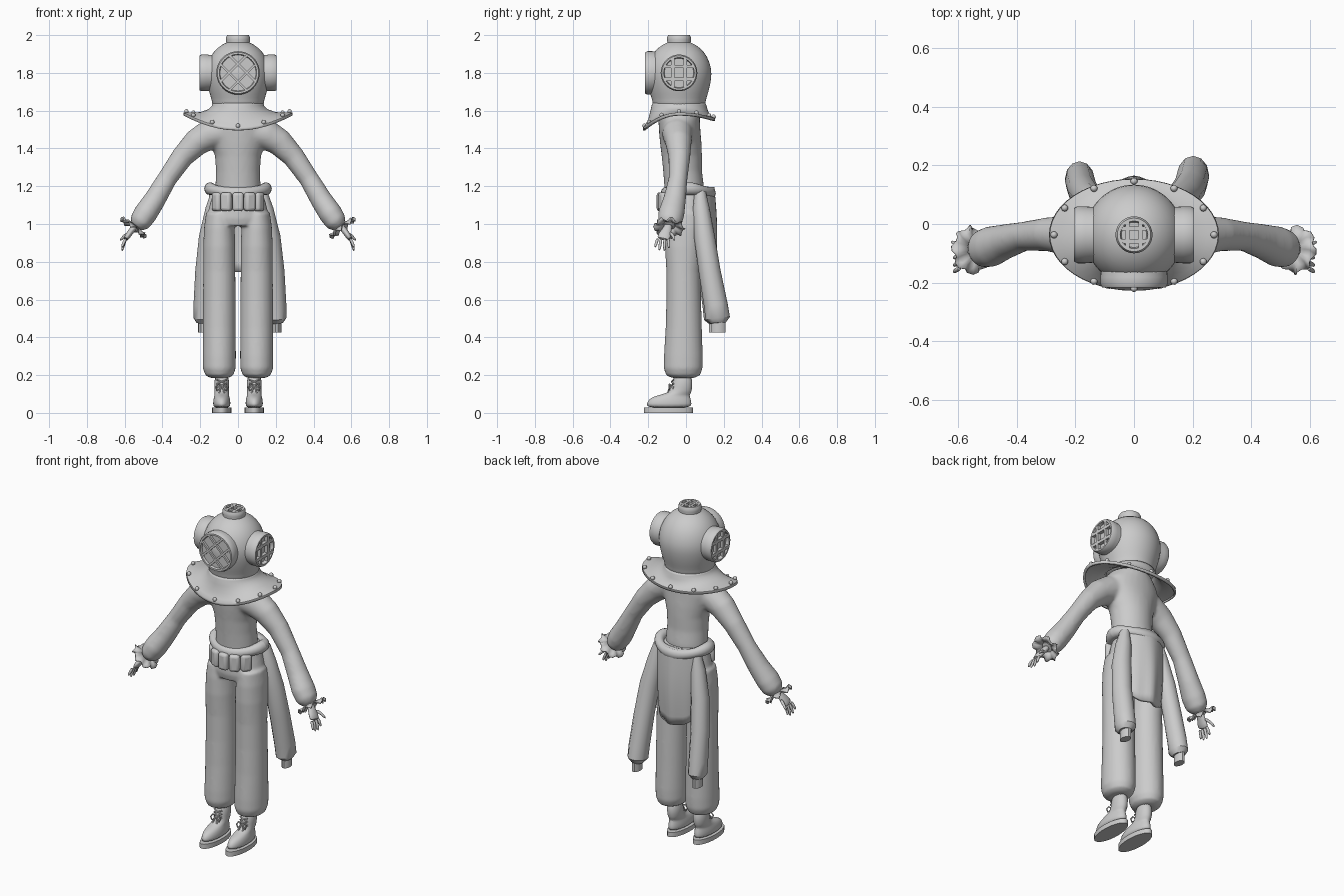
import bpy, bmesh
from math import sin, cos, pi, radians, sqrt
from mathutils import Vector, Matrix

cube = bpy.data.objects.get("Cube")
if cube:
    bpy.data.objects.remove(cube, do_unlink=True)

grey = bpy.data.materials.new("plain grey")
grey.use_nodes = True
grey.diffuse_color = (0.6, 0.6, 0.6, 1)
grey.node_tree.nodes["Principled BSDF"].inputs["Base Color"].default_value = (0.6, 0.6, 0.6, 1)

HEAD = Vector((0, -0.037, 1.8))


def finish(name, bm, subsurf=0, solid=0, bevel=0, remesh=0, angle=40):
    bmesh.ops.recalc_face_normals(bm, faces=bm.faces)
    mesh = bpy.data.meshes.new(name)
    bm.to_mesh(mesh)
    bm.free()
    mesh.materials.append(grey)
    ob = bpy.data.objects.new(name, mesh)
    bpy.context.collection.objects.link(ob)
    bpy.ops.object.select_all(action='DESELECT')
    ob.select_set(True)
    bpy.context.view_layer.objects.active = ob
    bpy.ops.object.shade_smooth_by_angle(angle=radians(angle))
    if solid:
        ob.modifiers.new("thickness", 'SOLIDIFY').thickness = solid
    if bevel:
        m = ob.modifiers.new("rounding", 'BEVEL')
        m.width, m.segments = bevel, 3
    if subsurf:
        m = ob.modifiers.new("smooth", 'SUBSURF')
        m.levels = m.render_levels = subsurf
    if remesh:
        m = ob.modifiers.new("blend", 'REMESH')
        m.mode, m.voxel_size, m.use_smooth_shade = 'VOXEL', remesh, True
        m = ob.modifiers.new("soften", 'SMOOTH')
        m.iterations = 8
    return ob


def skin(bm, rings, closed=True, caps=True):
    """Bridge equal rows of points with quads."""
    rows = [[bm.verts.new(p) for p in ring] for ring in rings]
    n = len(rows[0])
    for a, b in zip(rows, rows[1:]):
        for i in range(n if closed else n - 1):
            j = (i + 1) % n
            bm.faces.new((a[i], a[j], b[j], b[i]))
    if caps and closed:
        bm.faces.new(rows[0])
        bm.faces.new(rows[-1])


def loft(bm, path, n=20, flat=False):
    """Oval sections (x, y, z, width radius, depth radius) along a path."""
    pts = [Vector(p[:3]) for p in path]
    rings = []
    for i, (x, y, z, ru, rv) in enumerate(path):
        t = Vector((0, 0, -1)) if flat else (pts[min(i + 1, len(pts) - 1)] - pts[max(i - 1, 0)]).normalized()
        u = Vector((0, 1, 0)).cross(t).normalized()
        v = t.cross(u)
        rings.append([pts[i] + u * ru * cos(2 * pi * k / n) + v * rv * sin(2 * pi * k / n) for k in range(n)])
    skin(bm, rings)


def box(bm, mat, size):
    bmesh.ops.create_cube(bm, size=1, matrix=mat @ Matrix.Diagonal((*size, 1)))


# Helmet dome turned from a profile
bm = bmesh.new()
dome = [(.005, 1.975), (.06, 1.965), (.112, 1.933), (.15, 1.885), (.17, 1.82), (.169, 1.77),
        (.157, 1.71), (.142, 1.665), (.137, 1.64), (.135, 1.61)]
loft(bm, [(0, HEAD.y, z, r, r * 1.02) for r, z in dome], 32, True)
finish("helmet_dome", bm, subsurf=1)


# Barred windows
def window(name, rot, r, base, glass, top, gap, width):
    mat = Matrix.Translation(HEAD) @ rot
    bm = bmesh.new()
    prof = [(r * .97, base), (r, (base + top) / 2), (r, top - .012), (r - .006, top),
            (r - .016, top), (r - .02, glass), (.002, glass)]
    skin(bm, [[mat @ Vector((q * cos(pi * k / 20), q * sin(pi * k / 20), h)) for k in range(40)]
              for q, h in prof])
    for d in (-gap, gap):
        length = 2 * sqrt((r - .014) ** 2 - d * d)
        mid = (glass + top) / 2
        box(bm, mat @ Matrix.Translation((d, 0, mid)), (width, length, top - glass))
        box(bm, mat @ Matrix.Translation((0, d, mid)), (length, width, top - glass - .002))
    finish(name, bm, angle=35)


window("front_window", Matrix.Rotation(pi / 2, 4, 'X') @ Matrix.Rotation(pi / 4, 4, 'Z'),
       .115, .11, .167, .179, .033, .012)
window("left_window", Matrix.Rotation(pi / 2, 4, 'Y'), .097, .13, .185, .205, .034, .018)
window("right_window", Matrix.Rotation(-pi / 2, 4, 'Y'), .097, .13, .185, .205, .034, .018)
window("top_window", Matrix.Identity(4), .063, .15, .185, .2, .022, .014)


# Saddle-shaped collar plate with bolts
def rim(a, f=1.0):
    s = sin(a)
    return 1.59 - f * ((.08 if s < 0 else .03) * s * s)


bm = bmesh.new()
rings = []
for rx, ry, lift, f in [(.135, .14, .05, 0), (.137, .145, .038, 0), (.155, .152, .018, .15),
                        (.2, .162, .002, .45), (.25, .178, 0, .8), (.287, .19, 0, 1), (.29, .191, -.014, 1)]:
    rings.append([(rx * cos(a), HEAD.y + ry * sin(a), rim(a, f) + lift)
                  for a in (2 * pi * k / 48 for k in range(48))])
skin(bm, rings, caps=False)
finish("collar", bm, solid=.012)

bm = bmesh.new()
for k in range(12):
    a = 2 * pi * k / 12
    place = Matrix.Translation((.273 * cos(a), HEAD.y + .183 * sin(a), rim(a, .95) + .006))
    bmesh.ops.create_uvsphere(bm, u_segments=10, v_segments=8, radius=.012, matrix=place)
finish("collar_bolts", bm, angle=60)

# Shirt: torso and sleeves blended together
bm = bmesh.new()
torso = [(1.1, -.01, .12, .1), (1.2, -.01, .12, .105), (1.28, -.018, .117, .103), (1.36, -.022, .122, .107),
         (1.43, -.028, .145, .11), (1.5, -.034, .175, .11), (1.55, -.036, .17, .11), (1.61, -.037, .12, .11)]
loft(bm, [(0, y, z, rx, ry) for z, y, rx, ry in torso], 28, True)
for s in (-1, 1):
    arm = [(.06, -.045, 1.49, .08, .085), (.15, -.045, 1.475, .082, .08), (.22, -.04, 1.432, .072, .07),
           (.295, -.035, 1.355, .059, .058), (.375, -.042, 1.24, .052, .05), (.44, -.06, 1.13, .058, .06),
           (.49, -.078, 1.055, .063, .07), (.52, -.085, 1.01, .058, .064), (.54, -.088, .985, .035, .04)]
    loft(bm, [(s * x, y, z, ru, rv) for x, y, z, ru, rv in arm], 24)
finish("shirt", bm, remesh=.01)

# Trousers: hips and legs blended together
bm = bmesh.new()
hips = [(1.19, .005, .125, .11), (1.1, .005, .15, .118), (1.03, 0, .166, .115), (.99, -.005, .165, .1)]
loft(bm, [(0, y, z, rx, ry) for z, y, rx, ry in hips], 28, True)
legs = [(1.06, -.002, .07, .1), (.98, -.005, .081, .106), (.88, -.012, .085, .1), (.75, -.014, .085, .09),
        (.6, -.012, .086, .092), (.45, -.012, .087, .096), (.3, -.014, .088, .103), (.235, -.015, .087, .103),
        (.2, -.015, .074, .09), (.185, -.015, .05, .06)]
for s in (-1, 1):
    loft(bm, [(s * .099, y, z, rx, ry) for z, y, rx, ry in legs], 28, True)
finish("trousers", bm, remesh=.008)

# Waist roll
bm = bmesh.new()
rings = []
for k in range(41):
    a = 2 * pi * k / 40
    c = Vector((.148 * cos(a), .012 + .115 * sin(a), 1.175 + .012 * cos(2 * a)))
    out = Vector((cos(a), sin(a), 0))
    r = .028 + .003 * cos(4 * a)
    rings.append([c + out * r * cos(b) + Vector((0, 0, r * 1.1 * sin(b))) for b in (pi * j / 6 for j in range(12))])
skin(bm, rings, caps=False)
finish("waist_roll", bm, angle=80)

# Belt pouches
for k in range(-2, 3):
    a = radians(27 * k)
    bm = bmesh.new()
    box(bm, Matrix.Translation((.135 * sin(a), -.005 - .128 * cos(a), 1.118)) @ Matrix.Rotation(a, 4, 'Z'),
        (.06, .045, .1))
    finish("belt_pouch", bm, bevel=.016, angle=60)

# Cloth flap hanging behind
bm = bmesh.new()
rows = []
for j in range(10):
    v = j / 9
    row = []
    for i in range(17):
        u = i / 8 - 1
        fold = .006 * cos(u * 9) * v
        row.append(((.155 - .015 * v) * u, .15 + .012 * sin(pi * v) - .09 * u * u + fold,
                    1.195 - v * (.45 - .08 * u ** 4)))
    rows.append(row)
skin(bm, rows, closed=False)
finish("back_flap", bm, solid=.02, angle=60)

for s in (-1, 1):
    # Empty sleeves hanging from the waist
    k = 1 if s > 0 else .92
    sleeve = [(.13, .075, 1.17, .025, .03), (.142, .08, 1.08, .045, .045), (.17, .098, .93, .055, .055),
              (.19, .125, .75, .056, .058), (.2, .158, .57, .056, .063), (.202, .168, .5, .054, .065),
              (.204, .17, .475, .035, .04)]
    bm = bmesh.new()
    loft(bm, [(s * x * k, y * k, z, rx * k, ry * k) for x, y, z, rx, ry in sleeve], 12)
    loft(bm, [(s * .205 * k, .172 * k, z, .024, .038) for z in (.49, .425)], 10)
    finish("hanging_sleeve", bm, angle=35)

    # Frilled cuff
    bm = bmesh.new()
    axis = Vector((s * .6, -.08, -.78)).normalized()
    u = Vector((0, 1, 0)).cross(axis).normalized()
    v = axis.cross(u)
    rings = []
    for r, h, wave in [(.032, -.012, 0), (.058, 0, .004), (.079, .004, .013)]:
        ring = []
        for i in range(32):
            b = 2 * pi * i / 32
            d = u * cos(b) + v * sin(b)
            ring.append(Vector((s * .55, -.088, .985)) + d * (r + wave * .5 * cos(8 * b)) + axis * (h + wave * sin(8 * b)))
        rings.append(ring)
    skin(bm, rings, caps=False)
    finish("frilled_cuff", bm, solid=.006)

    # Hand with four fingers and a thumb
    bm = bmesh.new()
    loft(bm, [(s * x, y, z, ru, rv) for x, y, z, ru, rv in
              [(.535, -.09, 1.0, .018, .022), (.56, -.1, .97, .016, .024), (.582, -.115, .94, .017, .036),
               (.597, -.122, .915, .013, .036)]], 12)
    for y, tip, drop in [(-.15, -.165, .04), (-.132, -.142, .057), (-.112, -.115, .06), (-.094, -.09, .045)]:
        loft(bm, [(s * .592, y, .925, .009, .009), (s * .608, (y + tip) / 2, .918 - drop * .5, .009, .009),
                  (s * .614, tip, .915 - drop, .006, .006)], 8)
    loft(bm, [(s * .57, -.085, .955, .01, .011), (s * .602, -.068, .94, .009, .009),
              (s * .625, -.06, .91, .006, .006)], 8)
    finish("hand", bm, subsurf=1, angle=70)

    # Boot upper and sole
    bm = bmesh.new()
    boot = [(.025, -.09, .045, .123), (.05, -.09, .047, .12), (.075, -.085, .044, .112), (.092, -.07, .038, .088),
            (.105, -.035, .038, .062), (.13, -.02, .039, .055), (.21, -.018, .041, .054)]
    loft(bm, [(s * .086, y, z, rx, ry) for z, y, rx, ry in boot], 20, True)
    finish("boot", bm, subsurf=1, angle=60)
    bm = bmesh.new()
    loft(bm, [(s * .086, -.092, z, .051, .13) for z in (0, .028)], 28, True)
    finish("boot_sole", bm)

    # Laces: crossings and a bow
    bm = bmesh.new()
    cx = s * .086
    for z in (.12, .145, .165):
        for d in (-1, 1):
            loft(bm, [(cx - d * .026, -.066, z - .01, .004, .004), (cx, -.077, z, .004, .004),
                      (cx + d * .026, -.066, z + .01, .004, .004)], 6)
    for d in (-1, 1):
        loft(bm, [(cx + d * x, y, z, .004, .004) for x, y, z in
                  [(0, -.08, .145), (.02, -.088, .152), (.033, -.09, .135), (.024, -.091, .118),
                   (.01, -.088, .13), (.004, -.082, .143)]], 6)
        loft(bm, [(cx + d * x, y, z, .004, .004) for x, y, z in
                  [(0, -.08, .145), (.01, -.092, .12), (.014, -.1, .1)]], 6)
    finish("boot_laces", bm, angle=70)
